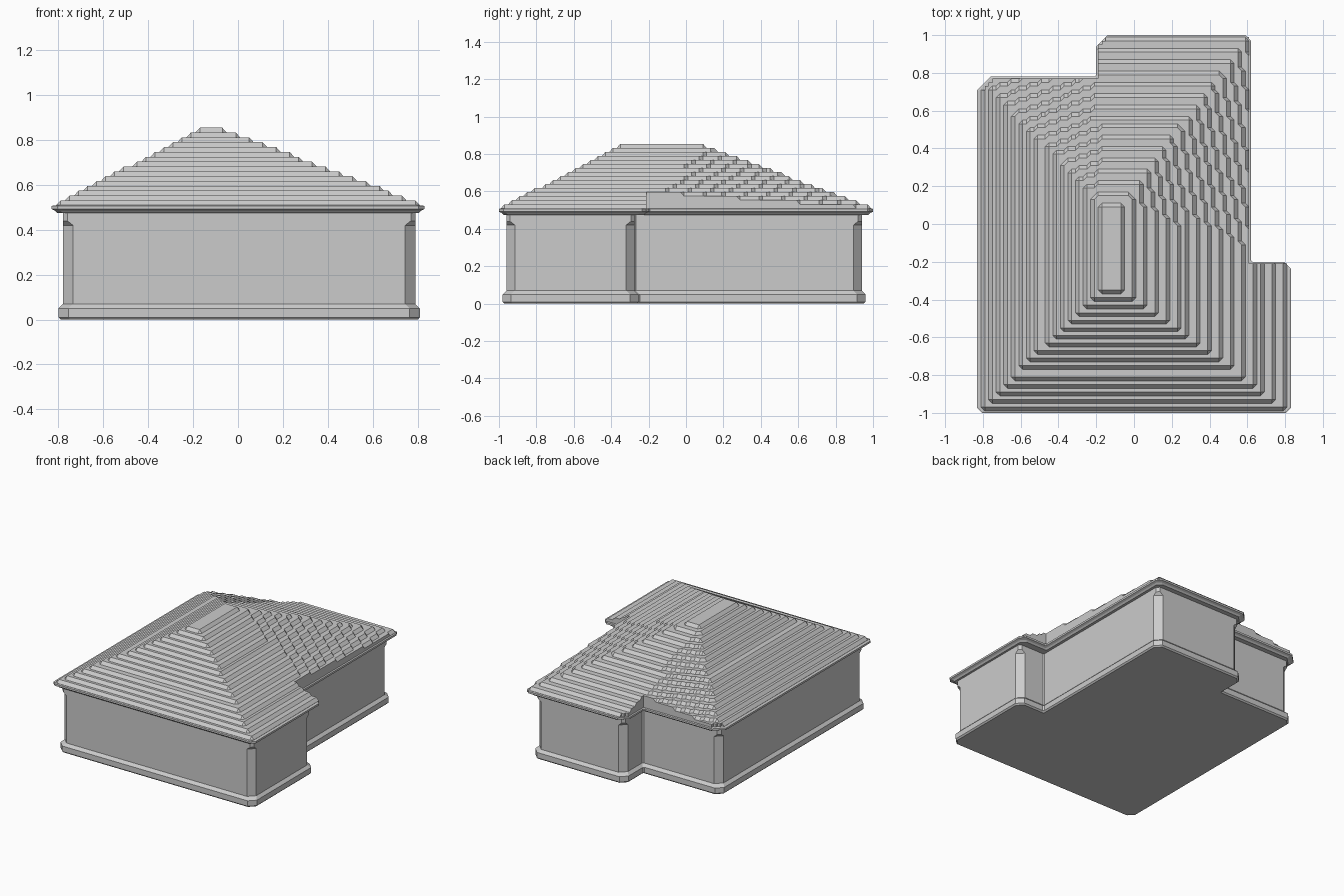
import bpy, bmesh
from mathutils import Vector

cube = bpy.data.objects.get("Cube")
if cube:
    bpy.data.objects.remove(cube, do_unlink=True)

grey = bpy.data.materials.new("light_grey")
grey.use_nodes = True
grey.diffuse_color = (0.6, 0.6, 0.6, 1)
grey.node_tree.nodes["Principled BSDF"].inputs["Base Color"].default_value = (0.6, 0.6, 0.6, 1)


def finish(name, bm):
    bmesh.ops.recalc_face_normals(bm, faces=bm.faces)
    mesh = bpy.data.meshes.new(name)
    bm.to_mesh(mesh)
    bm.free()
    mesh.materials.append(grey)
    obj = bpy.data.objects.new(name, mesh)
    bpy.context.collection.objects.link(obj)
    return obj


def footprint(west, east, front, back, step_x, step_y, notch_x, notch_y):
    """Counter-clockwise plan with notches in the east and north-west."""
    return [Vector(p) for p in (
        (west, front), (east, front), (east, step_y), (step_x, step_y),
        (step_x, back), (notch_x, back), (notch_x, notch_y), (west, notch_y))]


def ring(plan, offset, cuts):
    """Offset a right-angled plan outwards and cut each corner."""
    pts = []
    n = len(plan)
    for i, p in enumerate(plan):
        d0 = (p - plan[i - 1]).normalized()
        d1 = (plan[(i + 1) % n] - p).normalized()
        corner = p + offset * (Vector((d0.y, -d0.x)) + Vector((d1.y, -d1.x)))
        convex = d0.x * d1.y - d0.y * d1.x > 0
        cut = cuts[i] if convex else 0.008
        pts += [corner - d0 * cut, corner + d1 * cut]
    return pts


def loft(name, plan, levels):
    bm = bmesh.new()
    rings = []
    for offset, cuts, z in levels:
        if not isinstance(cuts, list):
            cuts = [cuts] * len(plan)
        rings.append([bm.verts.new((p.x, p.y, z)) for p in ring(plan, offset, cuts)])
    for low, high in zip(rings, rings[1:]):
        for i in range(len(low)):
            j = (i + 1) % len(low)
            bm.faces.new((low[i], low[j], high[j], high[i]))
    bm.faces.new(rings[0][::-1])
    bm.faces.new(rings[-1])
    return finish(name, bm)


# Walls with plinth and cut corners that narrow below the eaves
wall_plan = footprint(-0.78, 0.79, -0.96, 0.94, 0.575, -0.275, -0.15, 0.72)
loft("walls", wall_plan, [
    (0.01, 0.04, 0), (0.02, 0.045, 0.01), (0.02, 0.045, 0.05), (0, 0.045, 0.07),
    (0, 0.045, 0.42), (0, 0.02, 0.44), (0, 0.02, 0.485)])

# Eaves moulding
roof_plan = footprint(-0.83, 0.83, -1, 1, 0.62, -0.2, -0.2, 0.78)
cuts = [0.025, 0.025, 0.035, 0, 0.03, 0.06, 0, 0.07]
loft("eaves", roof_plan, [
    (-0.025, cuts, 0.475), (-0.015, cuts, 0.485), (0, cuts, 0.492),
    (0, cuts, 0.506), (-0.006, cuts, 0.509)])

# Smooth hip shape: hull over the outer corners and the ridge
BASE, TOP, STEPS, CELL = 0.51, 0.855, 16, 0.02
hull = bmesh.new()
for i in (0, 1, 2, 4, 5, 7):
    hull.verts.new((*roof_plan[i], BASE))
for x in (-0.15, -0.08):
    for y in (-0.33, 0.08):
        hull.verts.new((x, y, TOP))
bmesh.ops.convex_hull(hull, input=hull.verts)
bmesh.ops.recalc_face_normals(hull, faces=hull.faces)
planes = [(f.verts[0].co.copy(), f.normal.copy()) for f in hull.faces if f.normal.z > 0.01]
hull.free()
RISE = (TOP - BASE) / STEPS


def height(x, y):
    z = min(c.z - (n.x * (x - c.x) + n.y * (y - c.y)) / n.z for c, n in planes)
    level = max(0, min(STEPS, round((z - BASE) / RISE)))
    return BASE + level * RISE


def covered(x, y):
    e = 0.001
    if x > 0.61 + e and y > -0.21 + e:
        return False
    if x < -0.19 - e and y > 0.77 + e:
        return False
    return y - x < 1.53 and y - x < (1.15 if x > -0.2 else 2)


# Stepped roof: terraces on a fine grid with sloping risers
bm = bmesh.new()
grid = {}
for i in range(82):
    for j in range(100):
        x, y = -0.81 + CELL * i, -0.99 + CELL * j
        if covered(x, y):
            grid[i, j] = bm.verts.new((x, y, height(x, y)))
for i, j in list(grid):
    quad = [grid.get(k) for k in ((i, j), (i + 1, j), (i + 1, j + 1), (i, j + 1))]
    if all(quad):
        # Split twisted quads along the flatter diagonal
        a, b, c, d = quad
        if abs(a.co.z + c.co.z - b.co.z - d.co.z) < 1e-5:
            bm.faces.new(quad)
        elif abs(a.co.z - c.co.z) < abs(b.co.z - d.co.z):
            bm.faces.new((a, b, c))
            bm.faces.new((a, c, d))
        else:
            bm.faces.new((a, b, d))
            bm.faces.new((b, c, d))
loose = [v for v in bm.verts if not v.link_faces]
bmesh.ops.delete(bm, geom=loose, context="VERTS")

# Upright skirt around the roof edge
rim = [e for e in bm.edges if e.is_boundary]
skirt = bmesh.ops.extrude_edge_only(bm, edges=rim)["geom"]
for v in skirt:
    if isinstance(v, bmesh.types.BMVert):
        v.co.z = 0.495
bmesh.ops.recalc_face_normals(bm, faces=bm.faces)
bmesh.ops.dissolve_limit(bm, angle_limit=0.01, verts=bm.verts, edges=bm.edges)
finish("stepped_roof", bm)
